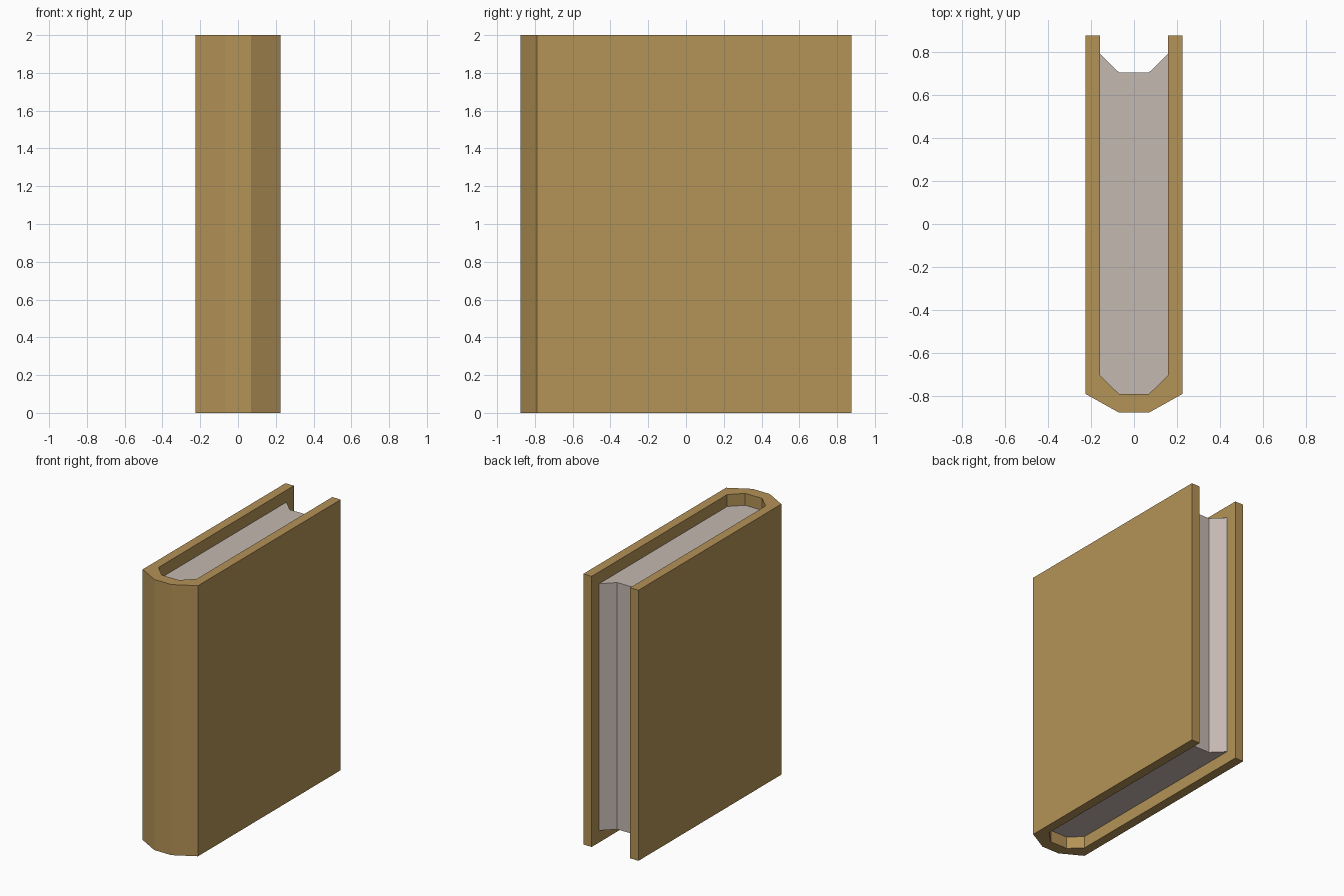
import bpy, bmesh

if "Cube" in bpy.data.objects:
    bpy.data.objects.remove(bpy.data.objects["Cube"])


def material(name, rgb):
    mat = bpy.data.materials.new(name)
    mat.diffuse_color = (*rgb, 1.0)
    mat.use_nodes = True
    mat.node_tree.nodes["Principled BSDF"].inputs["Base Color"].default_value = mat.diffuse_color
    return mat


def extruded_part(name, half, z0, z1, mat):
    """Mirror a half outline across x = 0 and extrude it from z0 to z1."""
    outline = half + [(-x, y) for x, y in reversed(half)]
    bm = bmesh.new()
    base = bm.faces.new([bm.verts.new((x, y, z0)) for x, y in outline])
    new = bmesh.ops.extrude_face_region(bm, geom=[base], use_keep_orig=True)["geom"]
    for v in new:
        if isinstance(v, bmesh.types.BMVert):
            v.co.z = z1
    bmesh.ops.recalc_face_normals(bm, faces=bm.faces)
    mesh = bpy.data.meshes.new(name)
    bm.to_mesh(mesh)
    bm.free()
    mesh.materials.append(mat)
    obj = bpy.data.objects.new(name, mesh)
    bpy.context.collection.objects.link(obj)
    return obj


HEIGHT = 2.0
RECESS = 0.088   # pages sit inside the cover at top and bottom

# Inner spine outline shared by the cover and the pages
spine_inside = [(0.07, -0.79), (0.157, -0.705)]

# Cover: two boards joined by a faceted spine
cover_half = [(0.07, -0.877), (0.226, -0.79), (0.226, 0.877), (0.157, 0.877)]
extruded_part("cover", cover_half + spine_inside[::-1], 0, HEIGHT,
              material("brown_leather", (0.456, 0.287, 0.095)))

# Page block: rounded at the spine, hollowed at the fore edge
page_half = spine_inside + [(0.157, 0.79), (0.07, 0.705)]
extruded_part("pages", page_half, RECESS, HEIGHT - RECESS,
              material("grey_paper", (0.558, 0.479, 0.440)))
